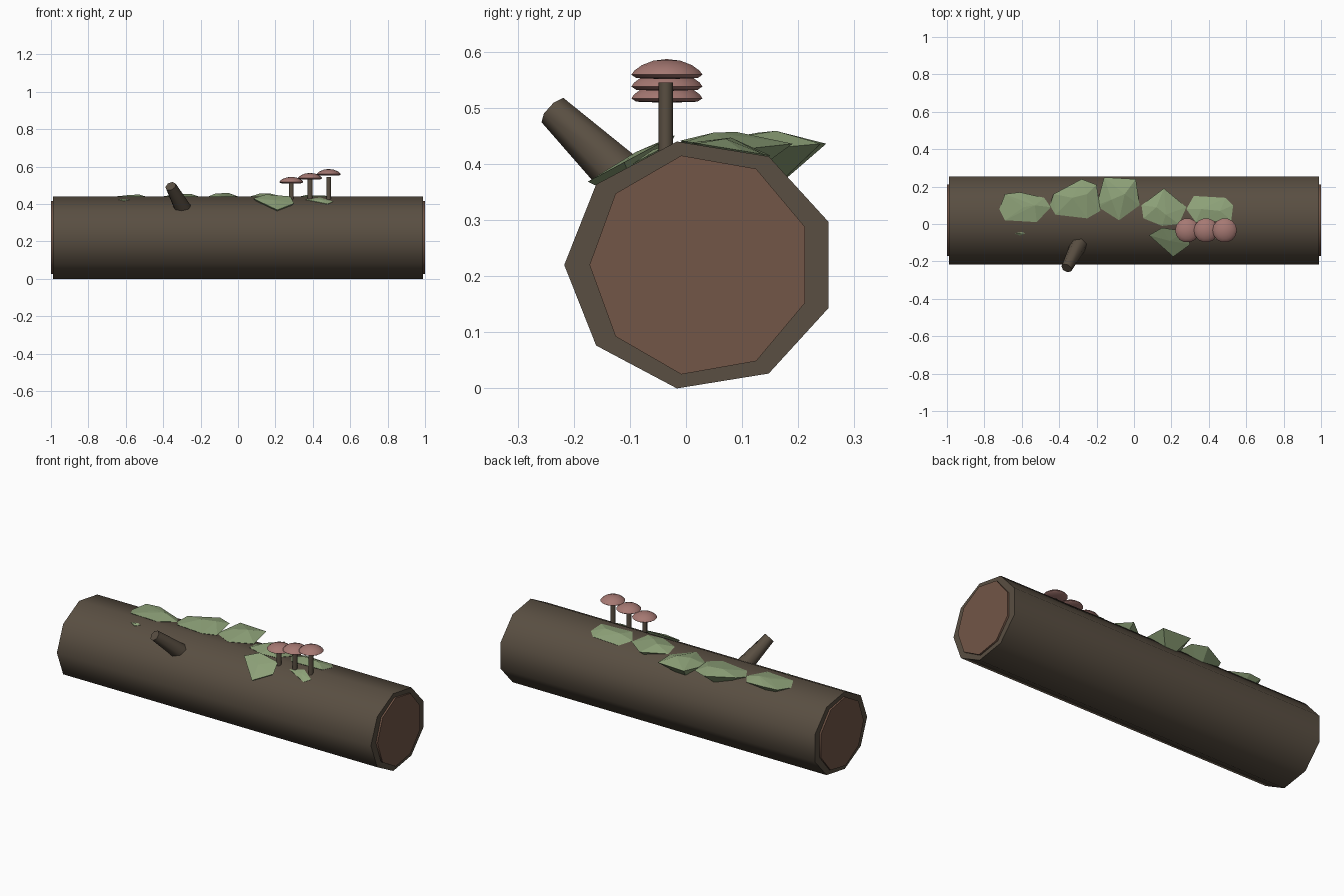
import bpy, bmesh, math
from mathutils import Vector, Matrix

if "Cube" in bpy.data.objects:
    bpy.data.objects.remove(bpy.data.objects["Cube"])


def material(name, rgb):
    m = bpy.data.materials.new(name)
    m.diffuse_color = (*rgb, 1)
    m.use_nodes = True
    m.node_tree.nodes["Principled BSDF"].inputs["Base Color"].default_value = m.diffuse_color
    return m


BARK = material("bark", (0.10, 0.077, 0.054))
WOOD = material("cut_wood", (0.17, 0.093, 0.063))
MOSS = material("moss", (0.27, 0.36, 0.19))
CAP = material("mushroom_cap", (0.38, 0.19, 0.17))


def finish(bm, name, mat, smooth=None):
    bmesh.ops.recalc_face_normals(bm, faces=bm.faces[:])
    me = bpy.data.meshes.new(name)
    bm.to_mesh(me)
    bm.free()
    me.materials.append(mat)
    ob = bpy.data.objects.new(name, me)
    bpy.context.collection.objects.link(ob)
    if smooth:
        bpy.ops.object.select_all(action='DESELECT')
        ob.select_set(True)
        bpy.context.view_layer.objects.active = ob
        bpy.ops.object.shade_smooth_by_angle(angle=math.radians(smooth))
    return ob


def nonagon_prism(name, x0, x1, ry, rz, mat):
    """Nine-sided length of wood along x."""
    bm = bmesh.new()
    angles = [math.radians(180 + 40 * i) for i in range(9)]
    rings = [[bm.verts.new((x, 0.026 + ry * math.cos(a), 0.22 + rz * math.sin(a)))
              for a in angles] for x in (x0, x1)]
    for i in range(9):
        j = (i + 1) % 9
        bm.faces.new((rings[0][i], rings[0][j], rings[1][j], rings[1][i]))
    bm.faces.new(rings[0])
    bm.faces.new(rings[1])
    finish(bm, name, mat, 50)


def rod(name, a, b, r1, r2, sides, mat):
    """Tapered rod from point a to point b."""
    a, b = Vector(a), Vector(b)
    d = b - a
    bm = bmesh.new()
    bmesh.ops.create_cone(bm, cap_ends=True, segments=sides, radius1=r1, radius2=r2,
                          depth=d.length,
                          matrix=Matrix.Translation((a + b) / 2)
                          @ d.to_track_quat('Z', 'Y').to_matrix().to_4x4())
    finish(bm, name, mat, 60)


def mushroom_cap(name, x, y, top):
    profile = [(0, 0), (0.025, -0.003), (0.046, -0.011), (0.06, -0.021),
               (0.065, -0.028), (0.056, -0.034), (0, -0.036)]
    bm = bmesh.new()
    vs = [bm.verts.new((x + r, y, top + z)) for r, z in profile]
    es = [bm.edges.new(p) for p in zip(vs, vs[1:])]
    bmesh.ops.spin(bm, geom=vs + es, cent=(x, y, 0), axis=(0, 0, 1),
                   angle=math.tau, steps=14)
    bmesh.ops.remove_doubles(bm, verts=bm.verts[:], dist=1e-4)
    finish(bm, name, CAP, 50)


def surface_z(y):
    """Upper bark height; moss overhangs past the rear shoulder."""
    if y > 0.15:
        return 0.433
    return min(0.437 - 0.165 * y, 0.447 + 0.535 * y)


def moss(name, outline, peaks, lift=0.003):
    """Faceted clump: outline on the bark, raised peaks, buried root."""
    bm = bmesh.new()
    for x, y in outline:
        bm.verts.new((x, y, surface_z(y) + lift))
    for p in peaks:
        bm.verts.new(p)
    n = len(outline)
    cx, cy = (sum(p[k] for p in outline) / n for k in (0, 1))
    bm.verts.new((cx, cy, surface_z(cy) - 0.08))
    bmesh.ops.convex_hull(bm, input=bm.verts[:])
    bmesh.ops.delete(bm, geom=[v for v in bm.verts if not v.link_faces], context='VERTS')
    finish(bm, name, MOSS)


# Log and the cut wood at both ends
nonagon_prism("log", -0.99, 0.99, 0.243, 0.2234, BARK)
nonagon_prism("cut_end_left", -1.0, -0.98, 0.198, 0.198, WOOD)
nonagon_prism("cut_end_right", 0.98, 1.0, 0.198, 0.198, WOOD)

# Broken branch
rod("branch_stub", (-0.285, -0.09, 0.355), (-0.36, -0.236, 0.495), 0.048, 0.030, 7, BARK)

# Three mushrooms in a row
for i in range(3):
    x = 0.285 + 0.1 * i
    rod(f"mushroom_stem_{i+1}", (x, -0.036, 0.41), (x, -0.036, 0.525 + 0.01 * i),
        0.013, 0.013, 8, BARK)
    mushroom_cap(f"mushroom_cap_{i+1}", x, -0.034, 0.545 + 0.021 * i)

# Moss clumps along the top
moss("moss_1", [(-.72, .08), (-.69, .16), (-.61, .17), (-.48, .14), (-.445, .09),
                (-.52, .01), (-.69, .02)], [(-.59, .09, .447), (-.53, .1, .451)])
moss("moss_2", [(-.45, .10), (-.43, .16), (-.28, .24), (-.20, .21), (-.18, .07),
                (-.25, .03), (-.42, .05)], [(-.33, .14, .452), (-.25, .16, .454)])
moss("moss_3", [(-.20, .10), (-.16, .25), (.01, .24), (.03, .10), (-.08, .02),
                (-.19, .09)], [(-.12, .13, .456), (-.05, .16, .459)])
moss("moss_4", [(.04, .10), (.16, .19), (.28, .09), (.24, 0), (.15, -.01),
                (.05, .03)], [(.12, .09, .457), (.17, .05, .456)])
moss("moss_5", [(.28, .08), (.32, .15), (.49, .14), (.53, .10), (.52, .02),
                (.33, .01)], [(.36, .08, .447), (.46, .07, .445)])
# Clumps on the front slope
moss("moss_front", [(.08, -.06), (.15, -.02), (.28, -.04), (.30, -.11), (.21, -.175)],
     [(.19, -.09, .421), (.23, -.07, .425)], 0.015)
moss("moss_under_mushrooms", [(.36, -.05), (.44, -.03), (.51, -.07), (.48, -.095)],
     [(.44, -.06, .425)], 0.004)
moss("moss_speck", [(-.64, -.05), (-.60, -.043), (-.58, -.05), (-.61, -.062)],
     [(-.61, -.052, .427)], 0.004)
